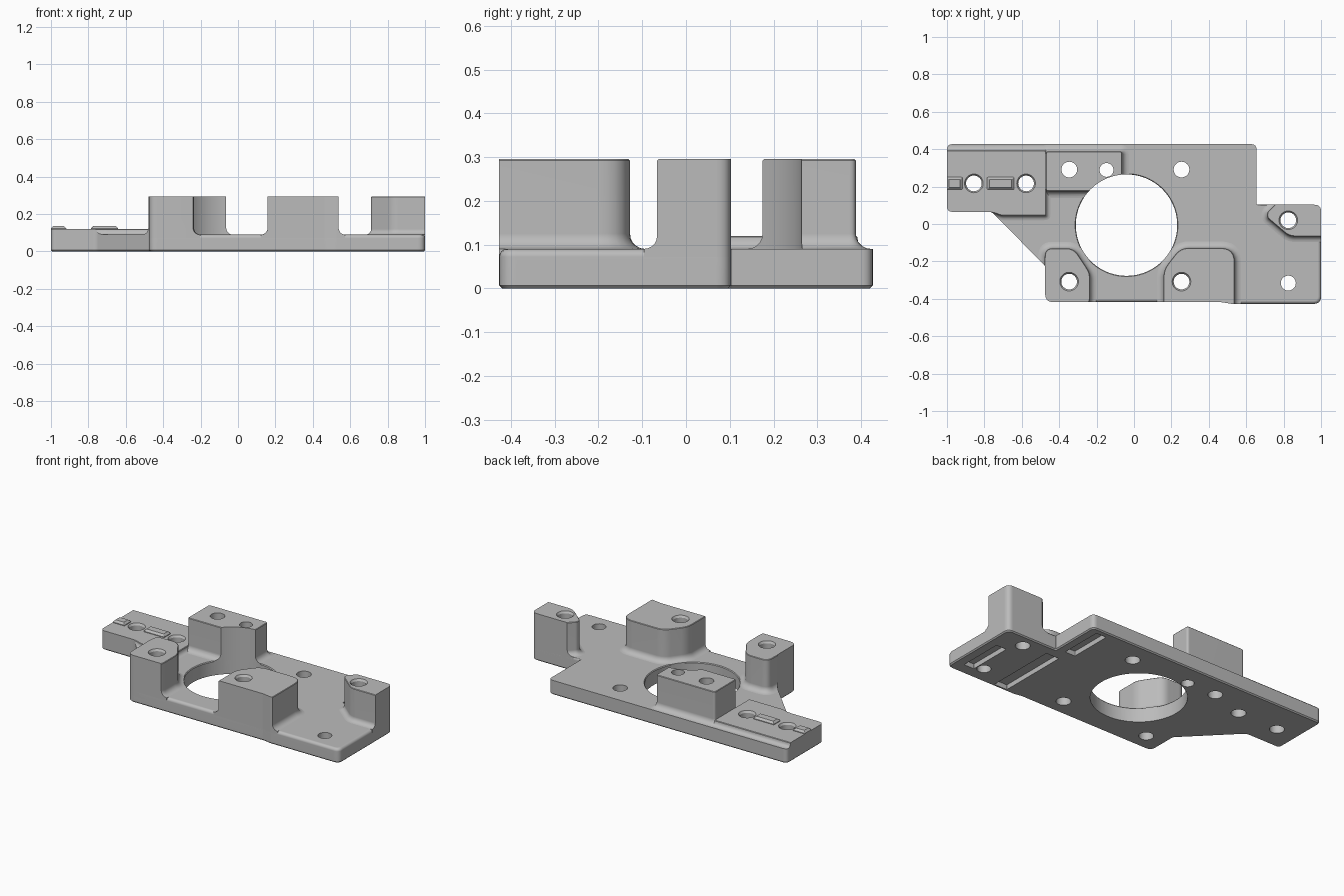
import bpy, bmesh, math
from mathutils import Vector

cube = bpy.data.objects.get("Cube")
if cube:
    bpy.data.objects.remove(cube, do_unlink=True)

GREY = (0.5, 0.5, 0.5, 1.0)
metal = bpy.data.materials.new("machined grey")
metal.use_nodes = True
metal.diffuse_color = GREY
metal.node_tree.nodes["Principled BSDF"].inputs["Base Color"].default_value = GREY

PLATE_TOP, ARM_TOP, POST_TOP = 0.09, 0.12, 0.295
ROOT = 0.04          # height inside the plate where raised parts start
BORE = (-0.04, -0.006)
BORE_R = 0.271


def ring(corners, off=0.0, steps=6):
    """Outline with rounded corners (x, y, setback), counter-clockwise, grown by off."""
    pts = [Vector(c[:2]) for c in corners]
    count = len(pts)
    grown, setbacks = [], []
    for i, p in enumerate(pts):
        a = (p - pts[i - 1]).normalized()
        b = (pts[(i + 1) % count] - p).normalized()
        na, nb = Vector((a.y, -a.x)), Vector((b.y, -b.x))
        grown.append(p + (na + nb) * (off / (1 + na.dot(nb))))
        turn = math.atan2(a.cross(b), a.dot(b))
        setbacks.append(max(0.002, corners[i][2] + off * math.tan(turn / 2)))
    out = []
    for i, p in enumerate(grown):
        s = setbacks[i]
        start = p + (grown[i - 1] - p).normalized() * s
        end = p + (grown[(i + 1) % count] - p).normalized() * s
        for k in range(steps + 1):
            t = k / steps
            out.append(start * (1 - t) ** 2 + p * (2 * t * (1 - t)) + end * t * t)
    return out


def circle(x, y, r, n):
    return [Vector((x + r * math.cos(math.tau * k / n), y + r * math.sin(math.tau * k / n)))
            for k in range(n)]


def loft(bm, layers):
    """Close a solid through (outline, z) layers."""
    rows = [[bm.verts.new((p.x, p.y, z)) for p in outline] for outline, z in layers]
    n = len(rows[0])
    for low, high in zip(rows, rows[1:]):
        for i in range(n):
            j = (i + 1) % n
            bm.faces.new((low[i], low[j], high[j], high[i]))
    bm.faces.new(rows[0][::-1])
    bm.faces.new(rows[-1])


def lathe(bm, x, y, profile, n=32):
    loft(bm, [(circle(x, y, r, n), z) for r, z in profile])


def box_outline(x0, x1, y0, y1, r=0.004):
    return [(x0, y0, r), (x1, y0, r), (x1, y1, r), (x0, y1, r)]


def finish(name, bm, helper=False):
    bmesh.ops.recalc_face_normals(bm, faces=bm.faces)
    mesh = bpy.data.meshes.new(name)
    bm.to_mesh(mesh)
    bm.free()
    obj = bpy.data.objects.new(name, mesh)
    bpy.context.collection.objects.link(obj)
    mesh.materials.append(metal)
    obj.hide_render = helper
    return obj


def solid(name, layers, helper=False):
    bm = bmesh.new()
    loft(bm, layers)
    return finish(name, bm, helper)


def activate(obj):
    bpy.ops.object.select_all(action="DESELECT")
    obj.select_set(True)
    bpy.context.view_layer.objects.active = obj


def trim(obj, cutter, operation="DIFFERENCE"):
    activate(obj)
    mod = obj.modifiers.new("trim", "BOOLEAN")
    mod.operation, mod.solver, mod.object = operation, "EXACT", cutter
    bpy.ops.object.modifier_apply(modifier=mod.name)


def smooth(obj):
    activate(obj)
    bpy.ops.object.shade_smooth_by_angle(angle=math.radians(32))
    mod = obj.modifiers.new("flat faces", "WEIGHTED_NORMAL")
    mod.keep_sharp = True
    bpy.ops.object.modifier_apply(modifier=mod.name)


# Plate outline; only the front and left rims are rounded on top
outline = [(-0.475, -0.418, 0.045), (0.47, -0.418, 0.01), (0.52, -0.427, 0.01),
           (1, -0.427, 0.04), (1, 0.103, 0.035), (0.655, 0.103, 0.004),
           (0.655, 0.427, 0.03), (-1, 0.427, 0.03), (-1, 0.065, 0.03),
           (-0.76, 0.065, 0.02), (-0.475, -0.225, 0.01)]
EDGE = 0.018
rim = ring(outline)
plate_layers = [(ring(outline, -0.007), 0), (rim, 0.007)]
for k in range(5):
    a = math.pi / 2 * k / 4
    inset = ring(outline, EDGE * (math.cos(a) - 1))
    plate_layers.append(([q if p.y < -0.24 or p.x > 0.9 else p for p, q in zip(rim, inset)],
                         PLATE_TOP - EDGE + EDGE * math.sin(a)))
plate = solid("base_plate", plate_layers)
boundary = solid("outline_helper", [(rim, 0.02), (rim, 0.5)], True)

# Raised parts: height, base fillet, corners
raised = {
    "back_post": (POST_TOP, 0.035, box_outline(-0.472, -0.063, 0.175, 0.388, 0.015)),
    "front_right_post": (POST_TOP, 0.035, [
        (-0.49, -0.44, 0.004), (-0.235, -0.44, 0.05), (-0.235, -0.262, 0.03),
        (-0.322, -0.13, 0.04), (-0.475, -0.13, 0.04)]),
    "front_left_post": (POST_TOP, 0.035, [
        (0.158, -0.44, 0.03), (0.538, -0.44, 0.004), (0.538, -0.128, 0.075),
        (0.248, -0.128, 0.045), (0.158, -0.245, 0.04)]),
    "side_post": (POST_TOP, 0.03, [
        (1.02, 0.115, 0.004), (0.765, 0.115, 0.015), (0.712, 0.062, 0.012),
        (0.712, 0.034, 0.012), (0.83, -0.066, 0.03), (1.02, -0.066, 0.004)]),
    "mounting_arm": (ARM_TOP, 0.025, [
        (-1.02, 0.06, 0.004), (-0.75, 0.06, 0.012), (-0.71, 0.045, 0.012),
        (-0.47, 0.045, 0.008), (-0.47, 0.392, 0.008), (-1.02, 0.392, 0.004)]),
}
parts = [plate]
for name, (top, fillet, corners) in raised.items():
    layers = [(ring(corners, fillet), ROOT)]
    for k in range(6):
        a = math.pi / 2 * k / 5
        layers.append((ring(corners, fillet * (1 - math.sin(a))),
                       PLATE_TOP + fillet * (1 - math.cos(a))))
    layers.append((ring(corners), top - 0.003))
    layers.append((ring(corners, -0.003), top))
    part = solid(name, layers)
    trim(part, boundary, "INTERSECT")
    parts.append(part)

# Central bore and screw holes
bm = bmesh.new()
lathe(bm, *BORE, [(BORE_R, -0.1), (BORE_R, 0.5)], 96)
for x, y, r in [(0.825, -0.316, 0.04), (0.254, 0.291, 0.042),
                (-0.346, 0.291, 0.042), (-0.147, 0.289, 0.037)]:
    lathe(bm, x, y, [(r, -0.1), (r, 0.5)])
for x, y, top in [(-0.347, -0.308, POST_TOP), (0.254, -0.308, POST_TOP),
                  (0.825, 0.02, POST_TOP), (-0.856, 0.217, ARM_TOP), (-0.577, 0.217, ARM_TOP)]:
    lathe(bm, x, y, [(0.042, -0.1), (0.042, top - 0.012), (0.05, top), (0.05, 0.5)])
holes = finish("hole_cutter", bm, True)
for part in parts:
    trim(part, holes)

# Grooves on the underside and the softened bore rim
bm = bmesh.new()
for x0, x1, y0, y1 in [(0.87, 0.94, -0.35, -0.07), (0.58, 0.67, -0.41, 0.04),
                       (0.53, 0.6, 0.12, 0.39)]:
    groove = box_outline(x0, x1, y0, y1)
    loft(bm, [(ring(groove), -0.05), (ring(groove), 0.03)])
lathe(bm, *BORE, [(BORE_R - 0.02, PLATE_TOP - 0.03), (BORE_R + 0.004, PLATE_TOP),
                  (BORE_R + 0.004, 0.2)], 96)
grooves = finish("groove_cutter", bm, True)
trim(plate, grooves)

# Locating keys on the arm
for name, x0, x1 in [("end_key", -1.0, -0.918), ("middle_key", -0.785, -0.642)]:
    key = box_outline(x0, x1, 0.184, 0.25)
    parts.append(solid(name, [(ring(key), ARM_TOP - 0.02), (ring(key), ARM_TOP + 0.004),
                              (ring(key, -0.012), ARM_TOP + 0.016)]))

for part in parts:
    smooth(part)
for helper in (boundary, holes, grooves):
    bpy.data.objects.remove(helper, do_unlink=True)
